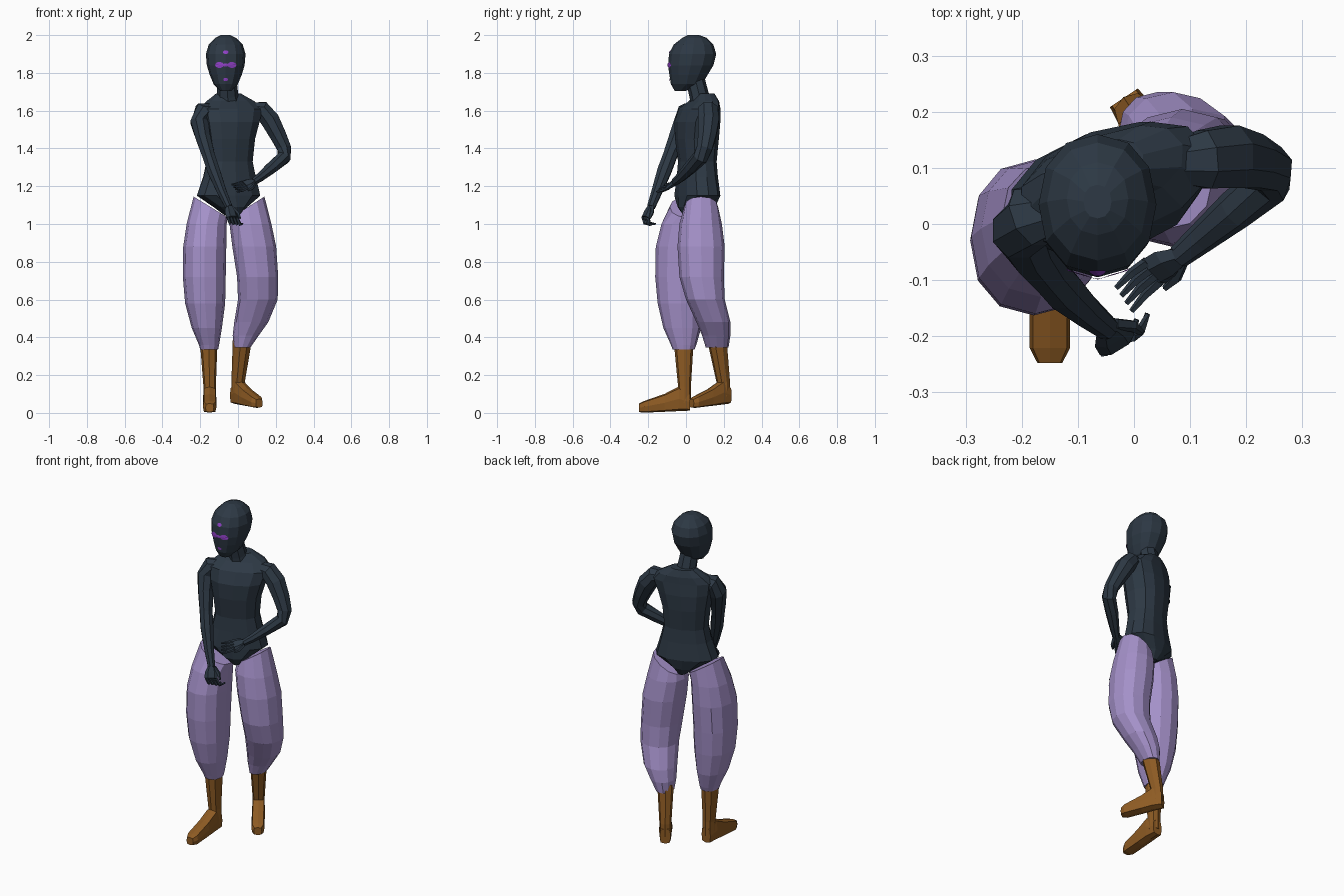
import bpy, bmesh, math
from mathutils import Vector
from mathutils.bvhtree import BVHTree


def material(name, rgb):
    m = bpy.data.materials.new(name)
    m.diffuse_color = (*rgb, 1)
    return m


SLATE = material("dark slate", (0.026, 0.040, 0.058))
LILAC = material("lilac cloth", (0.37, 0.28, 0.58))
BROWN = material("brown leather", (0.27, 0.105, 0.017))
PURPLE = material("purple mark", (0.27, 0.05, 0.55))


def finish(bm, name, mat):
    bmesh.ops.recalc_face_normals(bm, faces=bm.faces[:])
    me = bpy.data.meshes.new(name)
    bm.to_mesh(me)
    me.materials.append(mat)
    ob = bpy.data.objects.new(name, me)
    bpy.context.collection.objects.link(ob)
    return ob


def loft(bm, rings, n=8, ref=(0, 1, 0), axis=None, power=1.0, phase=0.0, tilt=0.0):
    """Skin rings of (centre, radius along ref, radius across) with flat caps."""
    pts = [Vector(r[0]) for r in rings]
    prev = None
    for i, (c, a, b) in enumerate(rings):
        t = Vector(axis) if axis else pts[min(i + 1, len(pts) - 1)] - pts[max(i - 1, 0)]
        t.normalize()
        u = Vector(ref)
        u = (u - t * u.dot(t)).normalized()
        v = t.cross(u)
        ring = []
        for k in range(n):
            ang = 2 * math.pi * (k + phase) / n
            co, si = math.cos(ang), math.sin(ang)
            co = math.copysign(abs(co) ** power, co)
            si = math.copysign(abs(si) ** power, si)
            p = pts[i] + u * a * co + v * b * si
            if i == 0:
                p += t * tilt * co
            ring.append(bm.verts.new(p))
        if prev:
            for k in range(n):
                bm.faces.new((prev[k], prev[(k + 1) % n], ring[(k + 1) % n], ring[k]))
        else:
            bm.faces.new(ring[::-1])
        prev = ring
    bm.faces.new(prev)


def boxes(rows):
    """Turn (z, x0, x1, y0, y1) extents into loft rings."""
    return [(((x0 + x1) / 2, (y0 + y1) / 2, z), (x1 - x0) / 2, (y1 - y0) / 2)
            for z, x0, x1, y0, y1 in rows]


# Head: faceted egg with a narrow chin
HX = -0.065
head = bmesh.new()
loft(head, boxes([(z, HX - w, HX + w, y0, y1) for z, y0, y1, w in [
    (1.705, -0.060, 0.00, 0.030), (1.74, -0.080, 0.085, 0.064), (1.79, -0.088, 0.115, 0.085),
    (1.84, -0.095, 0.145, 0.100), (1.90, -0.090, 0.160, 0.105), (1.95, -0.065, 0.145, 0.090),
    (1.985, -0.02, 0.11, 0.055), (2.0, 0.01, 0.07, 0.025)]]),
    n=12, ref=(1, 0, 0), axis=(0, 0, 1), power=0.92)
tree = BVHTree.FromBMesh(head)
finish(head, "head", SLATE)

# Face marks: thin plates laid onto the front of the head
marks = bmesh.new()
for x, z, w, h in [(0, 1.91, 0.015, 0.010), (-0.033, 1.842, 0.024, 0.016),
                   (0.033, 1.842, 0.024, 0.016), (0, 1.842, 0.016, 0.009), (0, 1.765, 0.013, 0.009)]:
    def on_face(px, pz):
        hit = tree.ray_cast(Vector((HX + px, -1, pz)), Vector((0, 1, 0)))[0]
        return marks.verts.new(hit + Vector((0, -0.004, 0)))
    mid = on_face(x, z)
    rim = [on_face(x + w * math.cos(k * math.pi / 5), z + h * math.sin(k * math.pi / 5))
           for k in range(10)]
    for k in range(10):
        marks.faces.new((mid, rim[k], rim[(k + 1) % 10]))
finish(marks, "face_marks", PURPLE)

# Neck
neck = bmesh.new()
loft(neck, [((-0.05, 0.09, 1.60), 0.06, 0.075), ((-0.055, 0.07, 1.68), 0.052, 0.057),
            ((-0.06, 0.045, 1.78), 0.05, 0.05)])
finish(neck, "neck", SLATE)

# Torso: turned about the vertical so its left side sits further back
YAW = math.radians(20)
side = (math.cos(YAW), math.sin(YAW), 0)
torso = bmesh.new()
loft(torso, [((x, y, z), a, b) for z, x, y, a, b in [
    (1.045, -0.03, 0.055, 0.030, 0.075), (1.09, -0.04, 0.055, 0.085, 0.100),
    (1.15, -0.05, 0.060, 0.178, 0.106), (1.25, -0.045, 0.060, 0.145, 0.098),
    (1.33, -0.045, 0.060, 0.126, 0.094), (1.45, -0.045, 0.058, 0.138, 0.108),
    (1.54, -0.04, 0.060, 0.160, 0.110), (1.61, -0.035, 0.072, 0.178, 0.092),
    (1.65, -0.04, 0.095, 0.135, 0.066), (1.69, -0.05, 0.10, 0.07, 0.045)]],
    n=12, ref=side, axis=(0, 0, 1), power=0.85)
finish(torso, "torso", SLATE)

# Baggy trousers, cut lower towards the crotch
LEGS = {
    "right": (-0.055, [
        (1.09, -0.235, -0.055, -0.085, 0.11), (1.0, -0.272, -0.06, -0.13, 0.115),
        (0.88, -0.290, -0.062, -0.16, 0.115), (0.72, -0.292, -0.065, -0.163, 0.105),
        (0.58, -0.280, -0.068, -0.15, 0.095), (0.45, -0.245, -0.085, -0.12, 0.08),
        (0.36, -0.207, -0.10, -0.08, 0.055), (0.335, -0.20, -0.105, -0.07, 0.045)]),
    "left": (0.055, [
        (1.09, -0.035, 0.140, -0.01, 0.17), (1.0, -0.045, 0.177, -0.035, 0.19),
        (0.88, -0.030, 0.202, -0.045, 0.205), (0.72, -0.005, 0.213, -0.035, 0.20),
        (0.60, 0.0, 0.210, 0.0, 0.205), (0.48, -0.02, 0.16, 0.055, 0.235),
        (0.41, -0.028, 0.11, 0.085, 0.235), (0.345, -0.02, 0.065, 0.105, 0.225)]),
}
for name, (tilt, rows) in LEGS.items():
    bm = bmesh.new()
    loft(bm, boxes(rows), n=12, ref=(1, 0, 0), axis=(0, 0, 1), power=0.9, tilt=tilt)
    finish(bm, name + "_trouser_leg", LILAC)


# Boots: shaft plus a boxy wedge foot that points along a direction
def boot(name, top, ankle, heel, direction, length, z_heel, z_toe, shaft):
    d = Vector(direction).normalized()
    bm = bmesh.new()
    loft(bm, [(top, shaft, 0.046), (ankle, 0.034, 0.033), ((*ankle[:2], z_heel + 0.04), 0.034, 0.033)],
         power=0.8, ref=d)
    rings = []
    for f, lo, hi, w in [(0, 0, 0.09, 0.030), (0.22, 0, 0.13, 0.036), (0.5, 0, 0.095, 0.036),
                         (0.9, 0, 0.062, 0.036), (1.0, 0.004, 0.05, 0.022)]:
        base = z_heel + (z_toe - z_heel) * f
        p = Vector((*heel, base + (lo + hi) / 2)) + d * length * f
        rings.append((p, (hi - lo) / 2, w))
    loft(bm, rings, n=8, ref=(0, 0, 1), axis=d, power=0.5)
    finish(bm, name, BROWN)


boot("right_boot", (-0.155, -0.012, 0.37), (-0.15, -0.008, 0.14), (-0.15, 0.022),
     (0, -1, 0), 0.27, 0.012, 0.0, 0.052)
boot("left_boot", (0.022, 0.165, 0.38), (0.0, 0.198, 0.16), (-0.018, 0.225),
     (0.13, -0.195, 0), 0.235, 0.048, 0.024, 0.05)


# Arms: tapered tubes, palm and thin fingers
def arm(name, joints, knuckle, bend, tip, spread):
    bm = bmesh.new()
    loft(bm, [(p, r, r * 0.9) for p, r in joints], n=8, phase=0.5)
    wrist, knuckle, bend, tip = map(Vector, (joints[-1][0], knuckle, bend, tip))
    s = Vector(spread)
    loft(bm, [(wrist, 0.022, 0.018), ((wrist + knuckle) / 2, 0.036, 0.017), (knuckle, 0.036, 0.014)],
         n=6, ref=s)
    for k in range(4):
        o = s * (k - 1.5) * 0.019
        loft(bm, [(knuckle + o, 0.010, 0.010), (bend + o * 1.1, 0.009, 0.009), (tip + o * 1.2, 0.005, 0.005)],
             n=5, ref=s)
    # thumb
    loft(bm, [(wrist + s * 0.015, 0.012, 0.012), ((wrist + knuckle) / 2 + s * 0.042, 0.011, 0.011),
              (knuckle + s * 0.05, 0.006, 0.006)], n=5, ref=s)
    finish(bm, name, SLATE)


arm("right_arm", [((-0.13, 0.03, 1.605), 0.040), ((-0.185, 0.012, 1.595), 0.058),
                  ((-0.205, -0.012, 1.54), 0.056), ((-0.185, -0.045, 1.46), 0.048),
                  ((-0.155, -0.085, 1.36), 0.040), ((-0.128, -0.115, 1.28), 0.040),
                  ((-0.085, -0.155, 1.17), 0.030), ((-0.048, -0.185, 1.09), 0.023)],
    (-0.030, -0.215, 1.035), (-0.015, -0.205, 1.0), (-0.005, -0.175, 1.005), (0.85, 0.45, -0.1))
arm("left_arm", [((0.07, 0.11, 1.61), 0.040), ((0.125, 0.115, 1.605), 0.056),
                 ((0.17, 0.12, 1.55), 0.060), ((0.212, 0.112, 1.47), 0.052),
                 ((0.245, 0.098, 1.40), 0.044), ((0.243, 0.075, 1.352), 0.042),
                 ((0.18, 0.025, 1.30), 0.037), ((0.12, -0.025, 1.25), 0.028),
                 ((0.08, -0.058, 1.222), 0.022)],
    (0.035, -0.085, 1.205), (0.01, -0.105, 1.195), (-0.018, -0.135, 1.19), (0.4, -0.6, -0.55))
